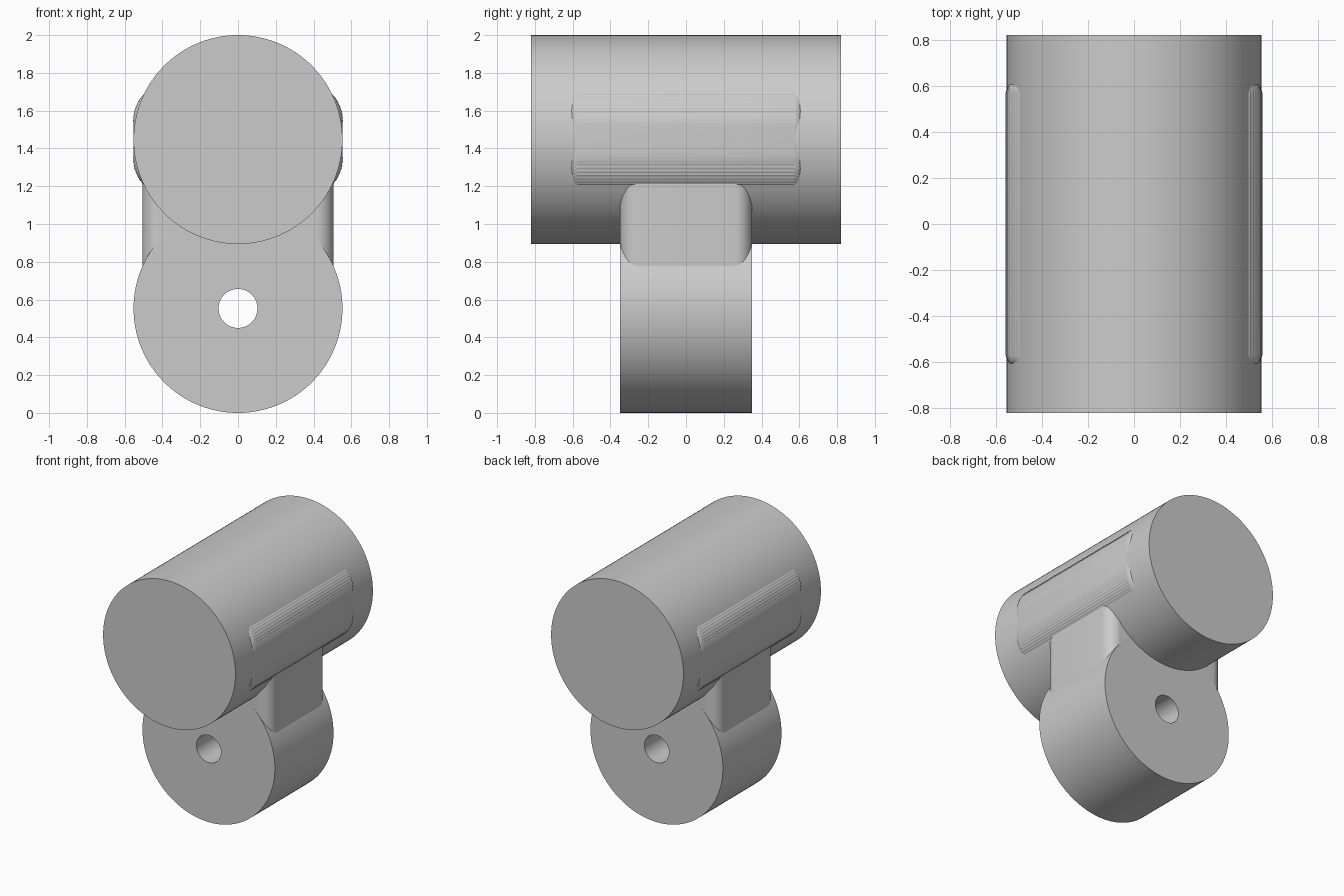
import bpy, bmesh, math
from mathutils import Matrix, Vector

if "Cube" in bpy.data.objects:
    bpy.data.objects.remove(bpy.data.objects["Cube"], do_unlink=True)

grey = bpy.data.materials.new("light_grey")
grey.use_nodes = True
grey.diffuse_color = (0.6, 0.6, 0.6, 1)
grey.node_tree.nodes["Principled BSDF"].inputs["Base Color"].default_value = (0.6, 0.6, 0.6, 1)

RADIUS = 0.553
TOP_Z = 2 - RADIUS


def finish(bm, name, z):
    """Turn the bmesh into a smooth, sharp-edged object at height z."""
    bmesh.ops.recalc_face_normals(bm, faces=bm.faces)
    mesh = bpy.data.meshes.new(name)
    bm.to_mesh(mesh)
    bm.free()
    mesh.materials.append(grey)
    obj = bpy.data.objects.new(name, mesh)
    bpy.context.collection.objects.link(obj)
    obj.location.z = z
    bpy.ops.object.select_all(action="DESELECT")
    obj.select_set(True)
    bpy.context.view_layer.objects.active = obj
    bpy.ops.object.shade_smooth_by_angle(angle=math.radians(30))
    return obj


def box(size):
    bm = bmesh.new()
    bmesh.ops.create_cube(bm, size=1, matrix=Matrix.Diagonal((*size, 1)))
    return bm


def round_edges(bm, radius, axes, segments=10):
    """Bevel the straight edges that run along the given axes."""
    edges = []
    for e in bm.edges:
        d = (e.verts[0].co - e.verts[1].co).normalized()
        if any(abs(d[a]) > 0.99 for a in axes):
            edges.append(e)
    bmesh.ops.bevel(bm, geom=edges, offset=radius, segments=segments,
                    profile=0.5, affect="EDGES", clamp_overlap=True)


# Upper barrel, lying front to back
bm = bmesh.new()
bmesh.ops.create_cone(bm, cap_ends=True, segments=128, radius1=RADIUS, radius2=RADIUS,
                      depth=1.64, matrix=Matrix.Rotation(math.pi / 2, 4, "X"))
finish(bm, "upper_barrel", TOP_Z)

# Side pads: one rounded block through the barrel, showing on both flanks
bm = box((2 * RADIUS, 1.24, 0.6))
round_edges(bm, 0.2, [1], 16)
rims = [e for e in bm.edges
        if all(abs(abs(v.co.y) - 0.62) < 1e-4 for v in e.verts)]
bmesh.ops.bevel(bm, geom=rims, offset=0.05, segments=6, profile=0.5, affect="EDGES")
finish(bm, "side_pads", TOP_Z)

# Neck between the two cylinders, with rounded upright corners
bm = box((1.01, 0.699, 0.5))
round_edges(bm, 0.09, [2])
finish(bm, "neck", 1.0)

# Lower ring with a pin hole, spun from a rectangular section
bm = bmesh.new()
section = [(0.103, -0.35), (RADIUS, -0.35), (RADIUS, 0.35), (0.103, 0.35)]
verts = [bm.verts.new((x, y, 0)) for x, y in section]
edges = [bm.edges.new((verts[i], verts[(i + 1) % 4])) for i in range(4)]
bmesh.ops.spin(bm, geom=verts + edges, cent=Vector(), axis=(0, 1, 0),
               angle=2 * math.pi, steps=128)
bmesh.ops.remove_doubles(bm, verts=bm.verts, dist=1e-4)
finish(bm, "lower_ring", RADIUS)
